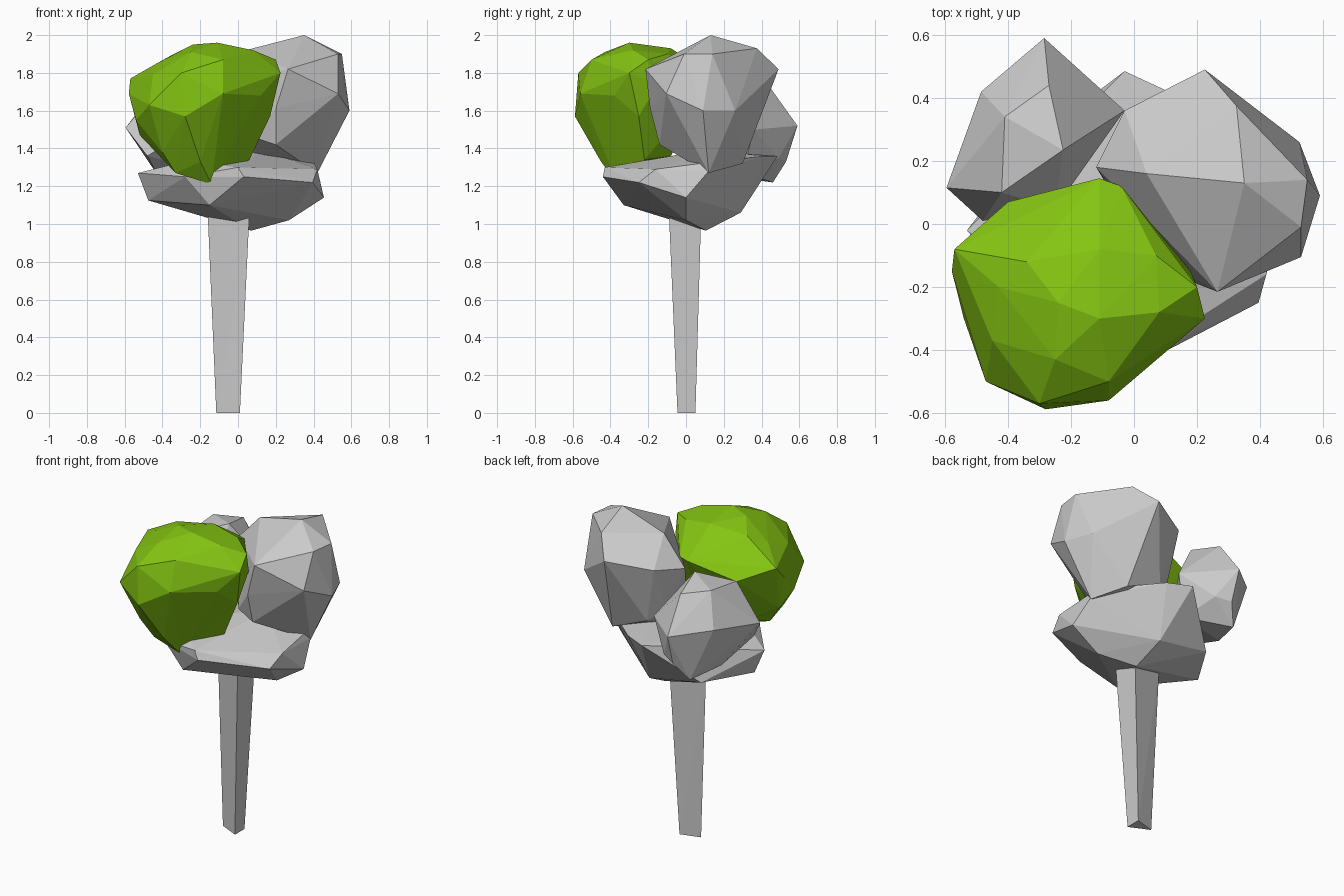
import bpy, bmesh


def hull(name, pts, material=None):
    """Faceted lump: convex hull around a few corner points."""
    bm = bmesh.new()
    for p in pts:
        bm.verts.new(p)
    res = bmesh.ops.convex_hull(bm, input=bm.verts[:])
    loose = {v for v in res["geom_interior"] if isinstance(v, bmesh.types.BMVert)}
    bmesh.ops.delete(bm, geom=list(loose), context='VERTS')
    bmesh.ops.recalc_face_normals(bm, faces=bm.faces[:])
    mesh = bpy.data.meshes.new(name)
    bm.to_mesh(mesh)
    bm.free()
    ob = bpy.data.objects.new(name, mesh)
    bpy.context.collection.objects.link(ob)
    if material:
        mesh.materials.append(material)
    return ob


leaf = bpy.data.materials.new("leaf_green")
leaf.diffuse_color = (0.23, 0.55, 0.006, 1)

# three-sided tapering trunk
hull("trunk", [
    (-0.115, 0.015, 0), (0.01, -0.045, 0), (0.01, 0.05, 0),
    (-0.16, 0.03, 1.05), (0.06, -0.09, 1.05), (0.06, 0.08, 1.05)])

# flat lower foliage
hull("lower_foliage", [
    (-0.53, -0.02, 1.27), (-0.475, 0.0, 1.125), (-0.28, -0.33, 1.25),
    (-0.15, -0.33, 1.10), (0.03, -0.44, 1.25), (0.0, -0.43, 1.30),
    (0.395, -0.25, 1.22), (0.42, -0.16, 1.29), (0.455, 0.0, 1.14),
    (0.42, 0.12, 1.28), (0.27, 0.0, 1.02), (0.07, 0.105, 0.965),
    (-0.02, -0.1, 1.03), (0.05, 0.29, 1.06), (-0.3, 0.28, 1.12),
    (-0.03, 0.485, 1.36), (0.11, 0.42, 1.36), (0.40, 0.15, 1.33),
    (0.13, 0.1, 1.39), (-0.25, -0.2, 1.34)])

# tall foliage on the right
hull("right_foliage", [
    (0.35, 0.13, 2.0), (0.04, 0.16, 1.92), (0.55, 0.14, 1.90),
    (0.53, -0.01, 1.90), (0.325, 0.375, 1.93), (0.225, 0.49, 1.82),
    (0.265, -0.215, 1.82), (0.53, -0.105, 1.69), (0.59, 0.09, 1.60),
    (0.525, 0.26, 1.60), (-0.03, 0.36, 1.78), (-0.12, 0.18, 1.75),
    (0.20, -0.19, 1.61), (0.20, -0.14, 1.42), (0.42, 0.12, 1.27),
    (0.30, 0.30, 1.32), (0.10, 0.08, 1.33), (0.06, 0.30, 1.42),
    (0.0, 0.20, 1.40), (-0.04, 0.25, 1.50), (-0.06, 0.08, 1.50),
    (0.08, -0.11, 1.46)])

# foliage at the back left
hull("back_foliage", [
    (-0.225, 0.235, 1.78), (-0.42, 0.10, 1.72), (-0.41, 0.34, 1.75),
    (-0.27, 0.44, 1.73), (-0.285, 0.59, 1.52), (-0.485, 0.42, 1.55),
    (-0.595, 0.115, 1.51), (-0.48, 0.01, 1.36), (-0.28, 0.53, 1.33),
    (-0.35, 0.46, 1.22), (-0.42, 0.25, 1.25), (-0.03, 0.36, 1.50),
    (-0.19, 0.49, 1.35), (-0.12, 0.30, 1.27), (-0.25, 0.05, 1.50)])

# green foliage at the front left
hull("green_foliage", [
    (-0.11, -0.30, 1.96), (-0.24, -0.25, 1.95), (-0.11, -0.08, 1.93),
    (-0.34, -0.12, 1.90), (0.08, -0.28, 1.92), (0.07, -0.10, 1.90),
    (-0.25, -0.43, 1.91), (-0.08, -0.50, 1.87), (0.20, -0.20, 1.87),
    (0.225, -0.30, 1.80), (0.18, -0.15, 1.74), (-0.43, -0.20, 1.85),
    (-0.45, -0.37, 1.79), (-0.30, -0.57, 1.80), (-0.57, -0.08, 1.77),
    (-0.578, -0.15, 1.69), (-0.54, -0.30, 1.55), (-0.47, -0.50, 1.63),
    (-0.28, -0.588, 1.57), (-0.08, -0.56, 1.69), (0.12, -0.38, 1.68),
    (-0.52, -0.18, 1.47), (-0.40, -0.40, 1.38), (-0.33, -0.36, 1.27),
    (-0.14, -0.36, 1.21), (0.06, -0.22, 1.34), (0.17, -0.25, 1.57),
    (-0.20, -0.45, 1.33), (-0.40, 0.07, 1.70), (-0.20, 0.10, 1.78),
    (-0.11, 0.145, 1.78), (-0.04, 0.12, 1.78), (0.03, 0.0, 1.60),
    (-0.05, -0.08, 1.36), (-0.35, -0.08, 1.38)], leaf)
